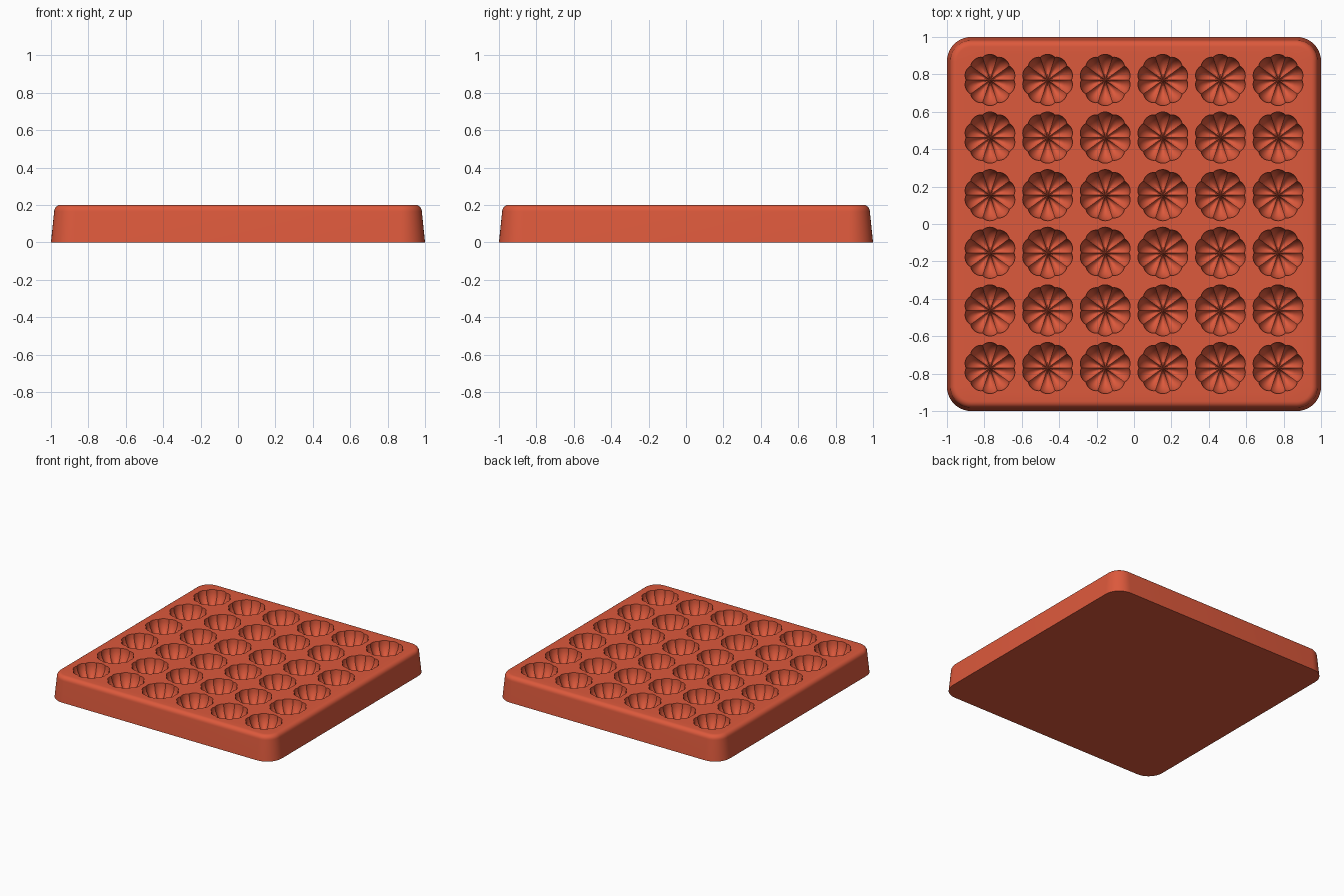
import bpy, bmesh
from math import sin, cos, pi

cube = bpy.data.objects.get("Cube")
if cube:
    bpy.data.objects.remove(cube)

CORNER_STEPS = 10
PITCH, RADIUS, DEPTH = 0.308, 0.137, 0.125
LOBES, STEPS = 10, 8

terracotta = bpy.data.materials.new("terracotta red")
terracotta.use_nodes = True
colour = (0.72, 0.10, 0.045, 1)
terracotta.diffuse_color = colour
terracotta.node_tree.nodes["Principled BSDF"].inputs["Base Color"].default_value = colour

bm = bmesh.new()


def rounded_square(half, radius, z):
    ring = []
    for quarter in range(4):
        mid = quarter * pi / 2 + pi / 4
        cx = (half - radius) * (1 if cos(mid) > 0 else -1)
        cy = (half - radius) * (1 if sin(mid) > 0 else -1)
        for i in range(CORNER_STEPS + 1):
            a = (quarter + i / CORNER_STEPS) * pi / 2
            ring.append(bm.verts.new((cx + radius * cos(a), cy + radius * sin(a), z)))
    return ring


def bridge(lower, upper):
    n = len(lower)
    for i in range(n):
        j = (i + 1) % n
        bm.faces.new((lower[i], lower[j], upper[j], upper[i]))


def ring_edges(ring):
    return [bm.edges.get((ring[i - 1], ring[i])) for i in range(len(ring))]


# Tapered tray wall with a rounded upper rim
rings = [rounded_square(1.0, 0.13, 0)]
for i in range(7):
    a = i / 6 * pi / 2
    inset = 0.017 + 0.035 * (1 - cos(a))
    rings.append(rounded_square(1 - inset, 0.13 - inset, 0.165 + 0.035 * sin(a)))
for lower, upper in zip(rings, rings[1:]):
    bridge(lower, upper)
bm.faces.new(rings[0][::-1])
top_edges = ring_edges(rings[-1])

# Fluted bowls: radius fraction and depth fraction from rim to raised centre
BOWL = [(1, 0), (0.99, 0.2), (0.95, 0.4), (0.86, 0.62), (0.73, 0.8),
        (0.57, 0.93), (0.4, 1), (0.25, 0.98), (0.12, 0.88)]


def bowl(x, y):
    previous = None
    count = LOBES * STEPS
    for r, d in BOWL:
        ring = []
        for i in range(count):
            a = i / count * 2 * pi
            lobe = abs(sin(a * LOBES / 2)) ** 0.8
            rad = RADIUS * r * (0.93 + 0.07 * lobe)
            z = 0.2 - DEPTH * d * (0.87 + 0.13 * lobe)
            ring.append(bm.verts.new((x + rad * cos(a), y + rad * sin(a), z)))
        if previous:
            bridge(previous, ring)
        else:
            rim = ring
        previous = ring
    centre = bm.verts.new((x, y, 0.2 - DEPTH * 0.75))
    for i in range(count):
        bm.faces.new((previous[i - 1], previous[i], centre))
    return ring_edges(rim)


for row in range(6):
    for column in range(6):
        top_edges += bowl((column - 2.5) * PITCH, (row - 2.5) * PITCH)

# Flat deck between the bowls
bmesh.ops.triangle_fill(bm, edges=top_edges, use_beauty=True, normal=(0, 0, 1))
bmesh.ops.recalc_face_normals(bm, faces=bm.faces)

mesh = bpy.data.meshes.new("mould_tray")
bm.to_mesh(mesh)
bm.free()
mesh.materials.append(terracotta)
tray = bpy.data.objects.new("mould_tray", mesh)
bpy.context.collection.objects.link(tray)
bpy.context.view_layer.objects.active = tray
tray.select_set(True)
bpy.ops.object.shade_smooth_by_angle(angle=0.6)
